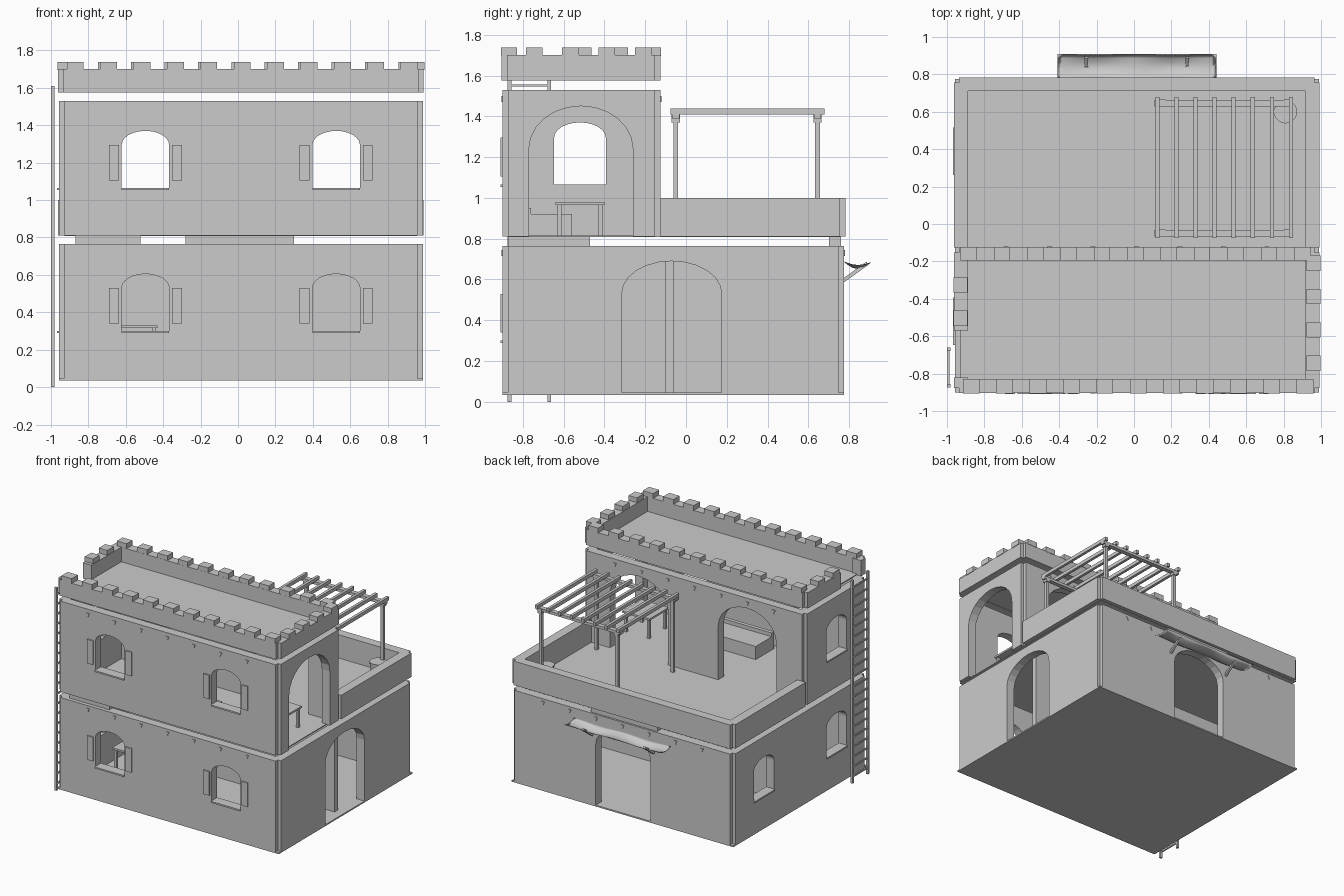
import bpy, bmesh, math
from mathutils import Vector

if "Cube" in bpy.data.objects:
    bpy.data.objects.remove(bpy.data.objects["Cube"])

stone = bpy.data.materials.new("plain grey")
stone.use_nodes = True
GREY = (0.6, 0.6, 0.6, 1)
stone.diffuse_color = GREY
stone.node_tree.nodes["Principled BSDF"].inputs["Base Color"].default_value = GREY

X0, X1, Y0, Y1 = -0.958, 0.988, -0.9, 0.775    # outer footprint
YM = -0.125                                    # rear of the upper storey
T = 0.07                                       # wall thickness


def finish(name, bm):
    bmesh.ops.recalc_face_normals(bm, faces=bm.faces)
    mesh = bpy.data.meshes.new(name)
    bm.to_mesh(mesh)
    bm.free()
    mesh.materials.append(stone)
    ob = bpy.data.objects.new(name, mesh)
    bpy.context.collection.objects.link(ob)
    return ob


def prism(name, outline, move):
    """Extrude a list of 3D points along a vector."""
    bm = bmesh.new()
    face = bm.faces.new([bm.verts.new(p) for p in outline])
    top = bmesh.ops.extrude_face_region(bm, geom=[face])["geom"]
    verts = [v for v in top if isinstance(v, bmesh.types.BMVert)]
    bmesh.ops.translate(bm, verts=verts, vec=move)
    return finish(name, bm)


def box(name, x0, x1, y0, y1, z0, z1):
    ring = [(x0, y0, z0), (x1, y0, z0), (x1, y1, z0), (x0, y1, z0)]
    return prism(name, ring, (0, 0, z1 - z0))


def block(name, x0, x1, y0, y1, z0, z1, c=0.027):
    """Box with a square notch along each upright corner."""
    ring = [(x0 + c, y0), (x1 - c, y0), (x1 - c, y0 + c), (x1, y0 + c),
            (x1, y1 - c), (x1 - c, y1 - c), (x1 - c, y1), (x0 + c, y1),
            (x0 + c, y1 - c), (x0, y1 - c), (x0, y0 + c), (x0 + c, y0 + c)]
    return prism(name, [(x, y, z0) for x, y in ring], (0, 0, z1 - z0))


def bar(name, a, b, r):
    """Square bar between two points."""
    a, b = Vector(a), Vector(b)
    turn = (b - a).to_track_quat('Z', 'Y')
    ring = [a + turn @ Vector((sx * r, sy * r, 0))
            for sx, sy in ((-1, -1), (1, -1), (1, 1), (-1, 1))]
    return prism(name, ring, b - a)


def on_wall(side, u, z, out=0.0):
    """Point on a wall face; side is front, back, upper_back, left or right."""
    return {"front": (u, Y0 - out, z), "back": (u, Y1 + out, z),
            "upper_back": (u, YM + out, z), "left": (X0 - out, u, z),
            "right": (X1 + out, u, z)}[side]


def wall_prism(name, side, shape, deep, out):
    a = [Vector(on_wall(side, u, z, -deep)) for u, z in shape]
    move = Vector(on_wall(side, 0, 0, out)) - Vector(on_wall(side, 0, 0, -deep))
    return prism(name, a, move)


def arch(side, u, half, z0, spring, top):
    n = 12
    shape = [(u - half, z0), (u + half, z0)]
    shape += [(u + half * math.cos(math.pi * i / n),
               spring + (top - spring) * math.sin(math.pi * i / n)) for i in range(n + 1)]
    return wall_prism("arch_cutter", side, shape, 0.12, 0.05)


def plate(name, side, u0, u1, z0, z1, out):
    return wall_prism(name, side, [(u0, z0), (u1, z0), (u1, z1), (u0, z1)], 0.005, out)


def cut(ob, cutters):
    for c in cutters:
        mod = ob.modifiers.new("cut", 'BOOLEAN')
        mod.operation, mod.solver, mod.object = 'DIFFERENCE', 'EXACT', c
    graph = bpy.context.evaluated_depsgraph_get()
    mesh = bpy.data.meshes.new_from_object(ob.evaluated_get(graph))
    ob.modifiers.clear()
    ob.data = mesh
    for c in cutters:
        bpy.data.objects.remove(c)


def hollow(y1, z0, z1):
    return box("room_cutter", X0 + T, X1 - T, Y0 + T, y1 - T, z0 - 0.1, z1 + 0.1)


# Windows as (side, centre, sill height)
lower_windows = [("front", -0.495, 0.3), ("front", 0.525, 0.3),
                 ("left", -0.52, 0.3), ("left", 0.39, 0.3)]
upper_windows = [("front", -0.495, 1.065), ("front", 0.525, 1.065), ("left", -0.52, 1.065)]


def window_cut(side, u, z):
    return arch(side, u, 0.127, z, z + 0.23, z + 0.305)


# Storeys
lower = block("lower_walls", X0, X1, Y0, Y1, 0.045, 0.765)
cut(lower, [hollow(Y1, 0.045, 0.765)] + [window_cut(*w) for w in lower_windows] +
    [arch("right", -0.07, 0.245, 0, 0.53, 0.69), arch("back", 0.01, 0.24, 0, 0.53, 0.69)])

upper = block("upper_walls", X0, X1, Y0, YM, 0.81, 1.53)
cut(upper, [hollow(YM, 0.81, 1.53)] + [window_cut(*w) for w in upper_windows] +
    [arch(s, u, 0.255, 0.75, 1.24, 1.45)
     for s, u in (("right", -0.515), ("upper_back", -0.45), ("upper_back", 0.5))])

# Terrace wall, roof wall with a gap at the ladder
terrace = block("terrace_wall", X0 - 0.005, X1 + 0.005, YM - 0.04, Y1 + 0.008, 0.81, 1.0)
cut(terrace, [box("terrace_cutter", X0 + T, X1 - T, -0.5, 0.71, 0.7, 1.1),
              box("end_cutter", -2, 2, -0.5, YM, 0.7, 1.1)])
roof_wall = block("roof_wall", X0 - 0.004, X1 + 0.004, Y0 - 0.004, YM, 1.575, 1.7)
cut(roof_wall, [hollow(YM, 1.575, 1.7),
                box("gap_cutter", -1.1, X0 + T + 0.01, -0.82, -0.57, 1.5, 1.8)])

# Floors
box("ground_floor", X0, X1, Y0, Y1, 0.034, 0.045)
box("upper_floor", X0 + 0.03, X1 - 0.03, Y0 + 0.03, Y1 - 0.02, 0.808, 0.815)
box("roof_floor", X0 + 0.03, X1 - 0.03, Y0 + 0.03, YM - 0.03, 1.577, 1.584)
box("partition", X0 + T, X1 - T, -0.1, -0.06, 0.045, 0.765)
box("door_lintel", -0.28, 0.3, 0.7, 0.76, 0.765, 0.81)
box("floor_block", -0.87, -0.52, -0.87, -0.47, 0.765, 0.81)


# Merlons
def merlon(x, y, wx, wy):
    box("merlon", x - wx, x + wx, y - wy, y + wy, 1.695, 1.738)


for i in range(11):
    merlon(-0.885 + 0.1785 * i, YM - 0.033, 0.043, 0.036)
    merlon(-0.87 + 0.1785 * i, Y0 + 0.032, 0.045, 0.039)
for i in range(4):
    merlon(0.96, -0.21 - 0.178 * i, 0.037, 0.041)
    if i in (1, 2):
        merlon(X0 + 0.03, 0.03 - 0.178 * (i + 1), 0.037, 0.041)

# Shutters on the front, sills on every window
for side, u, z in lower_windows + upper_windows:
    plate("window_sill", side, u - 0.127, u + 0.127, z - 0.012, z, 0.009)
    if side == "front":
        plate("shutter", side, u - 0.195, u - 0.142, z + 0.04, z + 0.23, 0.01)
        plate("shutter", side, u + 0.142, u + 0.195, z + 0.04, z + 0.23, 0.01)

# Triangular vents
for side, z in (("front", 1.47), ("upper_back", 1.47), ("back", 0.715), ("front", 0.715)):
    for i in range(7):
        u = -0.685 + 0.2325 * i
        wall_prism("vent", side, [(u - 0.013, z + 0.03), (u + 0.013, z + 0.03), (u, z)],
                   0.005, 0.005)

# Pergola
for y in (-0.05, 0.645):
    for x in (0.15, 0.82):
        box("pergola_post", x - 0.012, x + 0.012, y - 0.012, y + 0.012, 0.81, 1.4)
        box("pergola_post_cap", x - 0.018, x + 0.018, y - 0.02, y + 0.02, 1.37, 1.41)
    box("pergola_beam", 0.11, 0.85, y - 0.018, y + 0.018, 1.39, 1.412)
for i in range(8):
    x = 0.125 + 0.102 * i
    box("pergola_slat", x - 0.011, x + 0.011, -0.075, 0.68, 1.41, 1.438)

# Awning: a sagging cloth on two struts
bm = bmesh.new()
rows = []
for i in range(33):
    x = -0.41 + 0.85 * i / 32
    rows.append([bm.verts.new((x, 0.77 + 0.14 * j / 6, 0.69 - 0.005 * j / 6
                 - (0.026 - 0.01 * math.cos(x * 15)) * math.sin(math.pi * j / 6)))
                 for j in range(7)])
for r, s in zip(rows, rows[1:]):
    for j in range(6):
        bm.faces.new((r[j], s[j], s[j + 1], r[j + 1]))
bmesh.ops.solidify(bm, geom=bm.faces[:], thickness=0.004)
awning = finish("awning", bm)
awning.data.shade_smooth()
for x in (-0.255, 0.285):
    bar("awning_strut", (x, 0.765, 0.59), (x, 0.89, 0.68), 0.009)

# Ladder
for y in (-0.67, -0.865):
    box("ladder_rail", -1.0, -0.982, y - 0.009, y + 0.009, 0, 1.61)
for i in range(20):
    z = 0.05 + 0.079 * i
    box("ladder_rung", -0.996, -0.986, -0.865, -0.67, z - 0.006, z + 0.006)

# Furniture
bm = bmesh.new()
bmesh.ops.create_cone(bm, cap_ends=True, segments=20, radius1=0.05, radius2=0.062, depth=0.13)
bmesh.ops.translate(bm, verts=bm.verts, vec=(0.81, 0.6, 0.88))
finish("terrace_pot", bm)


def table(x, y, z0, z1):
    box("table_top", x - 0.12, x + 0.12, y - 0.12, y + 0.12, z1 - 0.015, z1)
    for dx in (-0.1, 0.1):
        for dy in (-0.1, 0.1):
            box("table_leg", x + dx - 0.01, x + dx + 0.01,
                y + dy - 0.01, y + dy + 0.01, z0, z1 - 0.01)


table(0.72, -0.52, 0.81, 0.98)
table(-0.55, -0.5, 0.045, 0.33)
box("bed_base", -0.22, 0.25, -0.76, -0.56, 0.815, 0.92)
box("bed_back", -0.22, 0.25, -0.79, -0.76, 0.815, 0.95)
